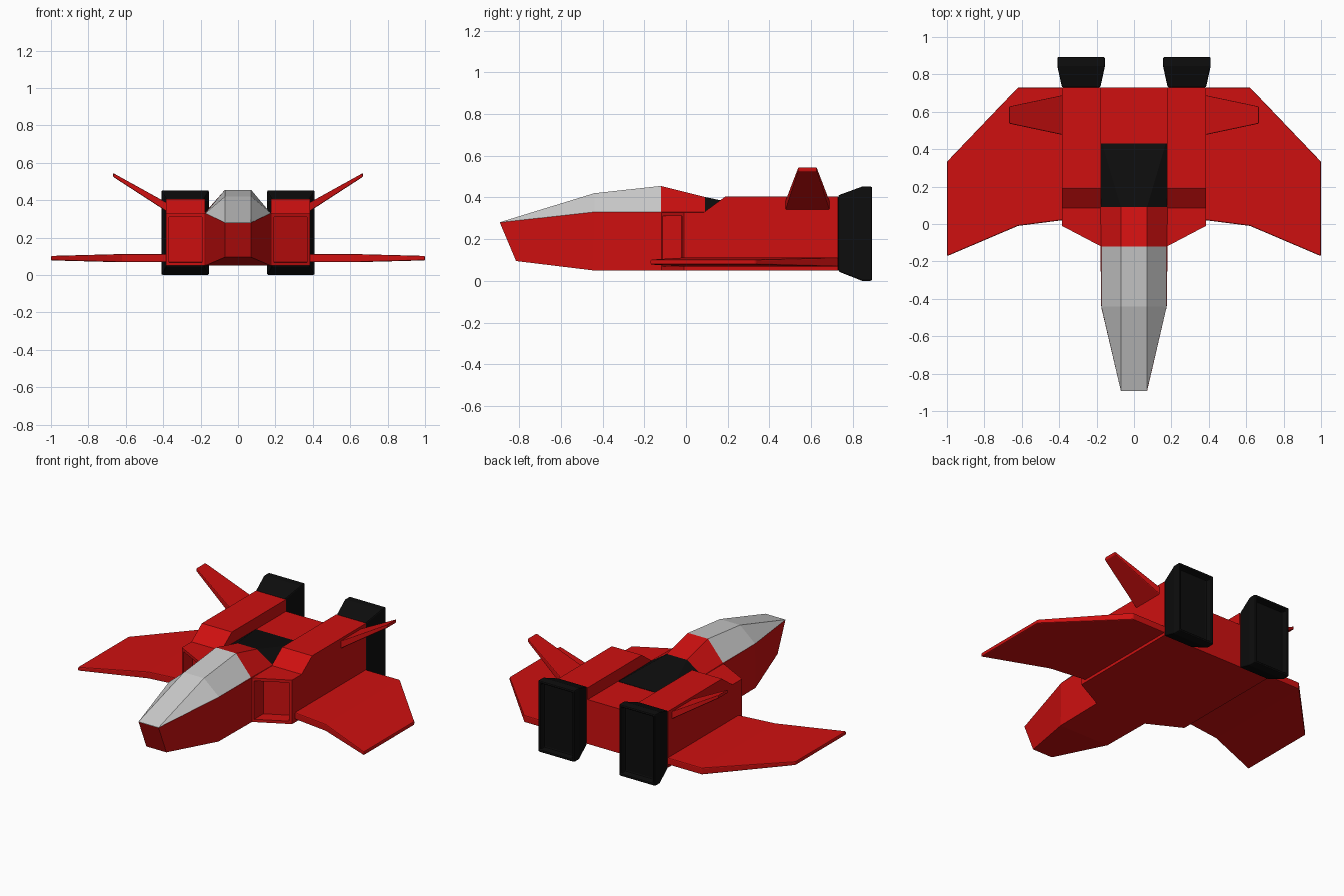
import bpy, bmesh
from mathutils import Vector

if "Cube" in bpy.data.objects:
    bpy.data.objects.remove(bpy.data.objects["Cube"])


def material(name, rgb):
    m = bpy.data.materials.new(name)
    m.diffuse_color = (*rgb, 1)
    m.use_nodes = True
    m.node_tree.nodes["Principled BSDF"].inputs["Base Color"].default_value = m.diffuse_color
    return m


RED = material("red_paint", (0.62, 0.005, 0.005))
BLACK = material("black_metal", (0.004, 0.004, 0.004))


def loft(name, sections, mat=None, mirror=False, bevel=0, recess=None):
    """Skin equal-length rings; recess = (direction, inset, offset) sinks a face."""
    bm = bmesh.new()
    rings = [[bm.verts.new(p) for p in s] for s in sections]
    n = len(rings[0])
    for a, b in zip(rings, rings[1:]):
        for i in range(n):
            j = (i + 1) % n
            bm.faces.new((a[i], a[j], b[j], b[i]))
    bm.faces.new(rings[0])
    bm.faces.new(rings[-1])
    bmesh.ops.remove_doubles(bm, verts=bm.verts, dist=1e-5)
    bmesh.ops.recalc_face_normals(bm, faces=bm.faces)
    if recess:
        direction, inset, offset = recess
        bm.normal_update()
        face = max(bm.faces, key=lambda f: f.normal.dot(Vector(direction)))
        bmesh.ops.inset_region(bm, faces=[face], thickness=inset)
        rim = bmesh.ops.inset_region(bm, faces=[face], thickness=0.0005)
        bmesh.ops.translate(bm, verts=face.verts[:], vec=offset)
    me = bpy.data.meshes.new(name)
    bm.to_mesh(me)
    bm.free()
    ob = bpy.data.objects.new(name, me)
    bpy.context.collection.objects.link(ob)
    if mat:
        me.materials.append(mat)
    if bevel:
        b = ob.modifiers.new("bevel", 'BEVEL')
        b.width, b.segments, b.limit_method = bevel, 2, 'ANGLE'
    if mirror:
        ob.modifiers.new("mirror", 'MIRROR').use_mirror_merge = False
    return ob


def hull_ring(w, yb, zb, yt, zt):
    return [(-w, yb, zb), (w, yb, zb), (w, yt, zt), (-w, yt, zt)]


def roof_ring(y, w, zs, zt, wt=0.07):
    return [(-w, y, zs), (w, y, zs), (wt, y, zt), (-wt, y, zt)]


def box_ring(y, x0, x1, z0, z1):
    return [(x0, y, z0), (x1, y, z0), (x1, y, z1), (x0, y, z1)]


# Fuselage from nose to tail
loft("fuselage", [hull_ring(0.07, -0.815, 0.095, -0.893, 0.28),
                  hull_ring(0.175, -0.445, 0.05, -0.44, 0.33),
                  hull_ring(0.18, -0.1, 0.05, -0.1, 0.33),
                  hull_ring(0.18, 0.73, 0.05, 0.73, 0.33)], RED)

# Canopy, spine behind it, dark rear panel
loft("canopy", [roof_ring(-0.893, 0.07, 0.279, 0.281),
                roof_ring(-0.44, 0.175, 0.33, 0.42),
                roof_ring(-0.12, 0.175, 0.33, 0.455)])
loft("canopy_spine", [roof_ring(-0.12, 0.175, 0.33, 0.455),
                      roof_ring(0.09, 0.18, 0.33, 0.402)], RED)
loft("rear_panel", [roof_ring(0.09, 0.18, 0.33, 0.402),
                    roof_ring(0.43, 0.18, 0.329, 0.332, 0.17)], BLACK)


# Engine nacelles with sunken angled intakes
def nacelle_ring(x, front):
    return [(x, y, z) for y, z in ((front, 0.05), (front, 0.328), (0.085, 0.328),
                                   (0.19, 0.405), (0.73, 0.405), (0.73, 0.05))]


loft("engine_nacelle", [nacelle_ring(0.176, -0.12), nacelle_ring(0.385, -0.01)],
     RED, mirror=True, recess=((0.46, -0.88, 0), 0.025, (0, 0.09, 0)))

# Exhaust nozzles
loft("exhaust_nozzle", [box_ring(0.73, 0.18, 0.385, 0.045, 0.41),
                        box_ring(0.845, 0.155, 0.41, 0.0, 0.452),
                        box_ring(0.893, 0.155, 0.41, 0.0, 0.452)],
     BLACK, mirror=True, bevel=0.008, recess=((0, 1, 0), 0.025, (0, -0.04, 0)))


# Wings and tail fins
def blade_ring(x, y0, y1, z0, z1):
    return [(x, y0, z0), (x, y1, z0), (x, y1, z1), (x, y0, z1)]


loft("wing", [blade_ring(0.37, 0.022, 0.73, 0.068, 0.112),
              blade_ring(0.62, -0.01, 0.73, 0.068, 0.112),
              blade_ring(1.0, -0.172, 0.333, 0.078, 0.102)],
     RED, mirror=True, bevel=0.006)
loft("tail_fin", [blade_ring(0.375, 0.475, 0.69, 0.335, 0.383),
                  blade_ring(0.668, 0.537, 0.628, 0.525, 0.545)],
     RED, mirror=True, bevel=0.005)
